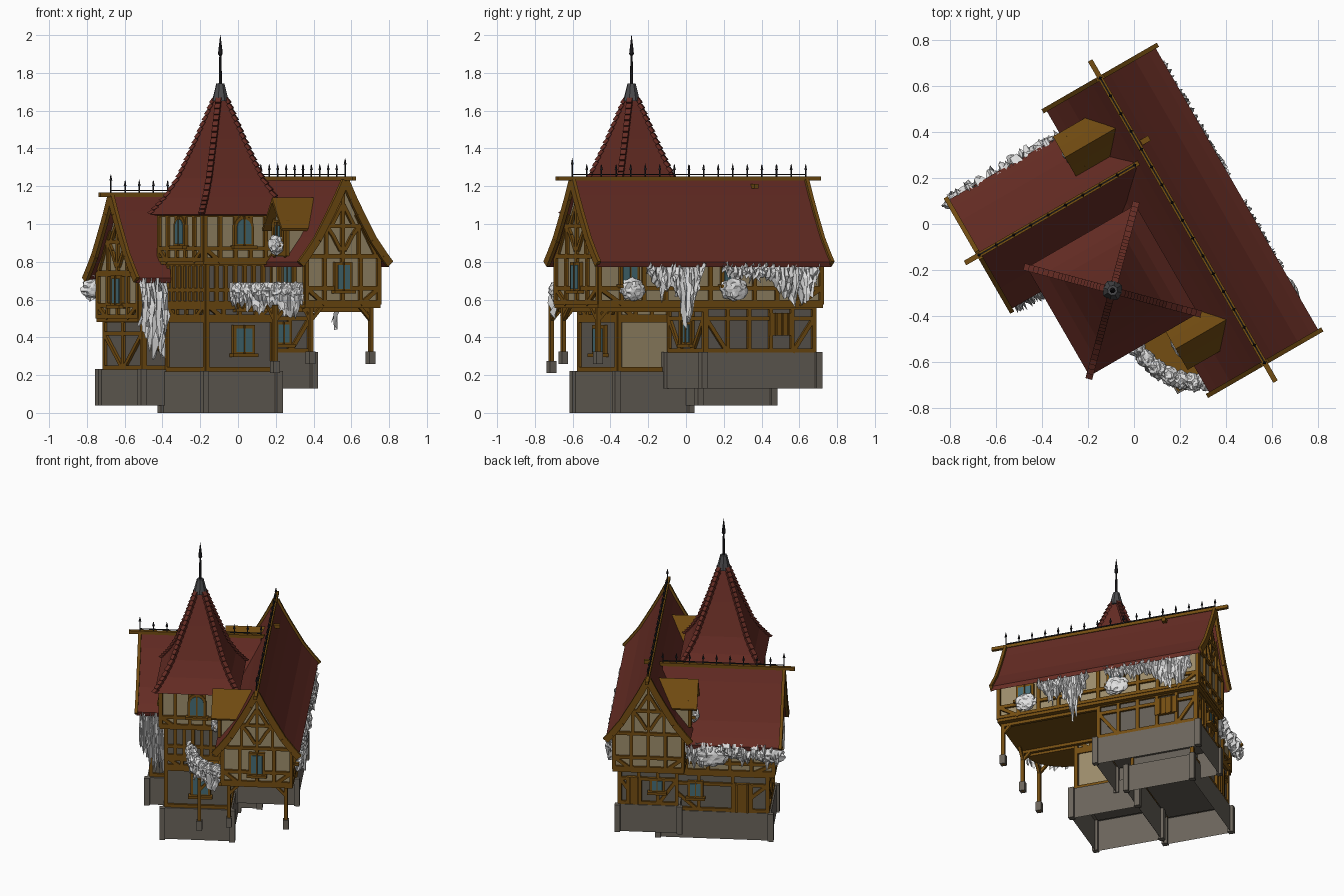
import bpy, bmesh, math, random
from mathutils import Vector as V

if "Cube" in bpy.data.objects:
    bpy.data.objects.remove(bpy.data.objects["Cube"])
random.seed(4)
COL = dict(roof_red=(.135,.026,.018), timber_brown=(.175,.075,.006), cream_plaster=(.33,.26,.145),
           grey_plaster=(.125,.11,.09), stone=(.145,.128,.105), slate_grey=(.07,.07,.075),
           black_iron=(.018,.017,.02), glass_teal=(.06,.15,.18), pale_foliage=(.75,.75,.75))
MAT = {}
for k, c in COL.items():
    MAT[k] = bpy.data.materials.new(k)
    MAT[k].diffuse_color = (*c, 1)
PARTS = {}

def part(name, mat):
    return PARTS.setdefault(name, (bmesh.new(), mat))[0]

def prism(bm, pts, f, a, b, skip_first=False):
    A = [bm.verts.new(f(t, z, a)) for t, z in pts]
    B = [bm.verts.new(f(t, z, b)) for t, z in pts]
    n = len(pts)
    if not skip_first:
        bm.faces.new(A)
    bm.faces.new(B[::-1])
    for i in range(n):
        bm.faces.new((A[i], B[i], B[(i+1) % n], A[(i+1) % n]))

def box(bm, x0, x1, y0, y1, z0, z1, open_bottom=False):
    prism(bm, [(x0,y0),(x1,y0),(x1,y1),(x0,y1)], lambda t, u, l: V((t, u, l)), z0, z1, open_bottom)

def beam(bm, p, q, w, n=(0,0,1), d=None):
    p, q, n = V(p), V(q), V(n).normalized()
    s = (q-p).cross(n).normalized() * w/2
    m = n * (d or w)/2
    ring = [(-1,-1),(1,-1),(1,1),(-1,1)]
    prism(bm, ring, lambda a, b, l: l + s*a + m*b, p, q)

# ---- walls: start point and direction, outward normal on the right-hand side
class Wall:
    def __init__(s, x, y, ux, uy, L):
        s.o, s.u, s.n, s.L = V((x,y,0)), V((ux,uy,0)), V((uy,-ux,0)), L
    def at(s, a, z, off=0):
        return s.o + s.u*a + s.n*off + V((0,0,z))

def walls_of(x0, x1, y0, y1):
    return dict(S=Wall(x0,y0,1,0,x1-x0), E=Wall(x1,y0,0,1,y1-y0),
                N=Wall(x1,y1,-1,0,x1-x0), W=Wall(x0,y1,0,-1,y1-y0))

def strut(w, a, z, b, y, name='timber_frame', wid=.022):
    beam(part(name, 'timber_brown'), w.at(a,z,.004), w.at(b,y,.004), wid, w.n, .022)

def frame(w, z0, z1, n, rails=(), brace=True):
    for i in range(n+1):
        strut(w, w.L*i/n, z0, w.L*i/n, z1)
    for z in (z0+.011, z1-.011, *rails):
        strut(w, -.01, z, w.L+.01, z)
    if brace:
        b, zt = w.L/n, min(rails, default=z1)
        strut(w, 0, zt, b, z0)
        strut(w, w.L, zt, w.L-b, z0)

def window(w, s, z, wd, h, arch=False, door=False):
    def plate(bm, k, o0, o1):
        a, b = wd/2-k, h/2-k
        pts = [(s-a, z-b), (s+a, z-b)]
        if arch:
            pts += [(s+a*math.cos(t*math.pi/8), z+b-a+a*math.sin(t*math.pi/8)) for t in range(9)]
        else:
            pts += [(s+a, z+b), (s-a, z+b)]
        prism(bm, pts, lambda t, u, l: w.at(t, u, l), o0, o1)
    plate(part('window_frames', 'timber_brown'), 0, -.005, .02)
    if not door:
        plate(part('window_glass', 'glass_teal'), .017, .0, .024)
    strut_bm = part('window_bars', 'timber_brown')
    beam(strut_bm, w.at(s,z-h/2,.024), w.at(s,z+h/2,.024), .007, w.n, .008)
    if door:
        for k in (-.25, .25):
            beam(strut_bm, w.at(s+k*wd,z-h/2,.024), w.at(s+k*wd,z+h/2,.024), .01, w.n, .01)
    else:
        beam(strut_bm, w.at(s-wd/2-.012,z-h/2,.02), w.at(s+wd/2+.012,z-h/2,.02), .018, w.n, .04)

# ---- stone bases with corner piers
def base(name, x0, x1, y0, y1, z0, z1):
    bm = part(name, 'stone')
    box(bm, x0, x1, y0, y1, z0, z1, True)
    for x in (x0, x1):
        for y in (y0, y1):
            box(bm, x-.018, x+.018, y-.018, y+.018, z0, z1+.002)
base('tower_base', -.45, 0, -.425, .025, 0, .22)
base('side_wing_base', -.585, .14, .0, .45, .04, .23)
base('main_wing_base', -.01, .39, -.12, .58, .13, .32)

# ---- steep gabled roofs with flared eaves, gable walls, bargeboards and ridge cresting
PROF = [(0,0), (.045,-.09), (.09,-.172), (.17,-.31), (.235,-.395), (.273,-.44)]
def gable(name, f, axis, zr, r0, r1, w0, w1, ends, ridge, floor, hw):
    full = [(-t, zr+z) for t, z in PROF[:0:-1]] + [(t, zr+z) for t, z in PROF]
    prism(part(name+'_roof', 'roof_red'), full + [(t*.98, z-.028) for t, z in full[::-1]], f, r0, r1)
    inner = [(t, z-.02) for t, z in full if abs(t) < hw]
    prism(part(name+'_upper_wall', 'cream_plaster'),
          [(-hw, floor), (-hw, zr-.395)] + inner + [(hw, zr-.395), (hw, floor)], f, w0, w1)
    tb = part(name+'_bargeboards', 'timber_brown')
    lo, hi = min(w0,w1), max(w0,w1)
    prism(part(name+'_floor', 'timber_brown'), [(-hw-.01,floor-.02),(hw+.01,floor-.02),(hw+.01,floor+.012),(-hw-.01,floor+.012)], f, lo-.01, hi+.01)
    for e, we in ends:
        for (a, b), (c, d) in zip(full, full[1:]):
            beam(tb, f(a,b-.012,e), f(c,d-.012,e), .042, axis, .02)
        sg = .004 if we == hi else -.004
        def g(a, z, b, y, w=.02):
            beam(part(name+'_gable_timbers', 'timber_brown'), f(a,z,we+sg), f(b,y,we+sg), w, axis, .022)
        ze = zr-.41
        g(-hw, ze, hw, ze); g(-.12, zr-.25, .12, zr-.25); g(0, ze, 0, zr-.03)
        for s in (-1, 1):
            g(s*.2, ze+.01, s*.085, zr-.19); g(s*.012, ze+.03, s*.06, ze+.11)
            g(s*.06, ze+.11, s*.1, zr-.25); g(s*.1, ze, s*.1, zr-.25)
            g(s*.005, zr-.14, s*.07, zr-.25)
    beam(tb, f(0,zr,ridge[0]), f(0,zr,ridge[1]), .022)
    ir = part(name+'_cresting', 'black_iron')
    beam(ir, f(0,zr+.022,r0), f(0,zr+.022,r1), .006)
    n = round(abs(r1-r0)/.088)
    for i in range(n+1):
        l = r0+(r1-r0)*i/n
        h = .1 if i == 0 else .07
        beam(ir, f(0,zr,l), f(0,zr+h,l), .006, (1,0,0))
        spike(ir, f(0,zr+h-.025,l), .009, .035)

def spike(bm, p, r, h):
    ring = [bm.verts.new(p+V((r*math.cos(a*math.pi/2), r*math.sin(a*math.pi/2), 0))) for a in range(4)]
    tip = bm.verts.new(p+V((0,0,h)))
    bm.faces.new(ring)
    for i in range(4):
        bm.faces.new((ring[i], ring[(i+1) % 4], tip))

gable('main_wing', lambda t, z, l: V((.19+t, l, z)), (0,1,0), 1.24, -.805, .622, -.77, .585,
      [(-.805,-.77), (.622,.585)], (-.9,.71), .575, .22)
gable('side_wing', lambda t, z, l: V((l, .22+t, z)), (1,0,0), 1.155, -.65, .13, -.6, .1,
      [(-.65,-.6)], (-.72,.15), .5, .21)
beam(part('roof_hook', 'timber_brown'), (.19,.29,1.2), (.245,.29,1.2), .025)

# ---- ground floors and tower body
box(part('main_ground_wall', 'grey_plaster'), .01, .375, -.1, .56, .3, .57)
box(part('side_ground_wall', 'grey_plaster'), -.56, .1, .03, .43, .22, .5)
box(part('tower_shaft', 'grey_plaster'), -.425, -.025, -.4, 0, .21, .8)
box(part('tower_cream_panel', 'cream_plaster'), -.03, -.018, -.38, -.02, .24, .55)
box(part('tower_top_room', 'cream_plaster'), -.457, .007, -.434, .03, .8, 1.07)
box(part('tower_jetty', 'timber_brown'), -.467, .017, -.444, .04, .785, .81)

MU, MG = walls_of(-.03,.41,-.77,.585), walls_of(.01,.375,-.1,.56)
SU, SG = walls_of(-.6,.1,.01,.43), walls_of(-.56,.1,.03,.43)
TU, TG = walls_of(-.457,.007,-.434,.03), walls_of(-.425,-.025,-.4,0)
for k, n in dict(S=4, E=10, N=4, W=10).items():
    frame(MU[k], .575, .84, n, (.66,))
for k, n in dict(S=3, E=5, N=3).items():
    frame(MG[k], .32, .57, n, (.5,))
for k, n in dict(S=5, N=5, W=4).items():
    frame(SU[k], .5, .745, n, (.57,))
    frame(SG[k], .23, .5, n-2, (.42,))
for k in 'SEWN':
    frame(TU[k], .8, 1.06, 5, (.87,))
    frame(TG[k], .57, .8, 7, (.65,), False)
    frame(TG[k], .5, .57, 4)
    frame(TG[k], .22, .5, 1, (), False)

window(MU['S'], .22, .72, .105, .16); window(MU['E'], .18, .73, .12, .12)
window(MU['E'], .8, .73, .12, .12); window(MU['W'], 1.2, .72, .11, .15)
window(MG['E'], .46, .47, .15, .12, door=True); window(MG['S'], .2, .42, .1, .13)
window(MG['N'], .24, .46, .1, .1); window(MG['N'], .09, .42, .1, .19, door=True)
window(SU['W'], .21, .645, .11, .165); window(SG['N'], .2, .38, .1, .12)
window(SG['N'], .5, .33, .14, .2, door=True)
for k in 'SW':
    window(TU[k], .232, .96, .12, .165, arch=True)
window(TG['S'], .22, .385, .13, .16)

# ---- tower roof: square rings, tiled hips, slate cap and spire
C = V((-.225,-.203,0))
RINGS = [(.25,1.045),(.272,1.05),(.212,1.14),(.162,1.24),(.09,1.45),(.022,1.665)]
SQ = [(-1,-1),(1,-1),(1,1),(-1,1)]
def tier(bm, rings, sides=SQ):
    R = [[bm.verts.new(C+V((a*h,b*h,z))) for a, b in sides] for h, z in rings]
    n = len(sides)
    for A, B in zip(R, R[1:]):
        for i in range(n):
            bm.faces.new((A[i], A[(i+1) % n], B[(i+1) % n], B[i]))
    bm.faces.new(R[0][::-1]); bm.faces.new(R[-1])
tier(part('tower_roof', 'roof_red'), RINGS)
hip = part('tower_hip_tiles', 'roof_red')
for a, b in SQ:
    for (h, z), (k, y) in zip(RINGS[1:], RINGS[2:]):
        p, q = C+V((a*h,b*h,z)), C+V((a*k,b*k,y))
        m = max(2, round((q-p).length/.035))
        for i in range(m):
            s, e = p.lerp(q, i/m), p.lerp(q, (i+1)/m)
            beam(hip, s+V((a*.004,b*.004,.006)), e, .03, (a,b,.8), .018)
OCT = [(math.cos(i*math.pi/4), math.sin(i*math.pi/4)) for i in range(8)]
tier(part('spire_cap', 'slate_grey'), [(.046,1.65),(.036,1.69),(.022,1.745)], OCT)
tier(part('spire', 'black_iron'), [(.009,1.74),(.006,1.89),(.013,1.9),(.011,1.92),(.001,2.0)], OCT)

# ---- dormers on the inner slope
for yc in (.40, -.56):
    f = lambda t, z, l, yc=yc: V((l, yc+t, z))
    prism(part('dormer_walls', 'cream_plaster'), [(-.065,.82),(.065,.82),(.065,1.02),(0,1.1),(-.065,1.02)], f, -.06, .13)
    prism(part('dormer_roofs', 'timber_brown'), [(-.105,.975),(-.05,1.06),(0,1.14),(.05,1.06),(.105,.975),(.1,.962),(0,1.115),(-.1,.962)], f, -.115, .145)
    w = Wall(-.06, yc+.065, 0, -1, .13)
    frame(w, .83, 1.02, 1)
    window(w, .065, .95, .08, .12)

# ---- posts with stone feet and braces under the overhang and balcony
tp = part('porch_posts', 'timber_brown')
for x, y, z, sx in ((.008,-.755,.26,1), (.375,-.755,.26,-1), (-.187,-.715,.21,1)):
    box(tp, x-.011, x+.011, y-.011, y+.011, z, .57)
    box(part('post_feet', 'stone'), x-.019, x+.019, y-.019, y+.019, z, z+.065)
    beam(tp, (x,y,.49), (x+.07*sx,y,.565), .018, (0,1,0))
    beam(tp, (x,y,.49), (x,y+.07,.565), .018, (1,0,0))
beam(tp, (.008,-.1,.545), (.008,-.755,.545), .02)
beam(tp, (.375,-.1,.545), (.375,-.755,.545), .02)

# ---- rounded balcony between tower and main wing
def arc(rx, ry, n):
    return [(-.03-rx*math.sin(i*math.pi/2/n), -.4-ry*math.cos(i*math.pi/2/n)) for i in range(n+1)]
rim = arc(.23, .34, 12)
bal = part('balcony', 'timber_brown')
prism(bal, rim+[(-.03,-.4)], lambda t, u, l: V((t,u,l)), .535, .56)
for (a, b), (c, d) in zip(rim, rim[1:]):
    beam(bal, (a,b,.65), (c,d,.65), .02)
    beam(bal, (a,b,.55), (a,b,.65), .012, (1,0,0))

# ---- hanging foliage and flower clumps
def curtain(path, zt, lens, out, bulge=.02):
    bm = part('hanging_foliage', 'pale_foliage')
    n = len(lens)*6
    o, cols = V((*out,0)), []
    for i in range(n+1):
        k = i/n*(len(path)-1); j = min(int(k), len(path)-2)
        p = V((*path[j],zt)).lerp(V((*path[j+1],zt)), k-j)
        m = i/n*(len(lens)-1); q = min(int(m), len(lens)-2) if len(lens) > 1 else 0
        L = lens[q]+(lens[q+1]-lens[q])*(m-q)
        L *= random.uniform(.75, 1.12)
        cols.append([bm.verts.new(p+o*(random.uniform(-bulge,bulge)+bulge*math.sin(r*.6))-V((0,0,L*r/5))) for r in range(6)])
    for A, B in zip(cols, cols[1:]):
        for r in range(5):
            bm.faces.new((A[r], B[r], B[r+1], A[r+1]))

def clump(x, y, z, rx, ry, rz):
    bm = part('flower_clumps', 'pale_foliage')
    for v in bmesh.ops.create_icosphere(bm, subdivisions=3, radius=1)['verts']:
        s = random.uniform(.8, 1.1)
        v.co = V((x+v.co.x*rx*s, y+v.co.y*ry*s, z+v.co.z*rz*s))

curtain([(.44,-.5),(.44,-.15)], .805, [.06,.12,.22,.12,.2,.37,.2,.05], (1,0))
curtain([(.44,-.04),(.44,.55)], .805, [.05,.1,.1,.12,.1,.14,.25,.22,.24,.1], (1,0))
clump(.44,-.58,.655,.035,.075,.06); clump(.44,.04,.655,.035,.08,.065)
curtain([(-.63,-.035),(-.46,-.035)], .715, [.25,.36,.45,.4], (0,-1), .03)
curtain([(-.64,.475),(-.03,.475)], .73, [.12,.16,.1,.15,.1,.05,.15,.18,.12], (0,1), .03)
clump(-.58,.475,.66,.1,.04,.06); clump(-.2,.475,.64,.12,.045,.08); clump(-.35,.47,.67,.08,.035,.05)
curtain(arc(.245,.36,8), .69, [.1,.22,.14,.16,.13,.15], (-.7,-.7), .022)
for x, y in arc(.235,.35,8)[1:8]:
    clump(x, y, .65, .04, .045, .045)
clump(-.09,-.56,.89,.035,.06,.055); clump(-.09,.4,.89,.03,.05,.05)

# ---- make the objects, whole house turned thirty degrees
for name, (bm, mat) in PARTS.items():
    bmesh.ops.recalc_face_normals(bm, faces=bm.faces[:])
    me = bpy.data.meshes.new(name)
    bm.to_mesh(me); bm.free()
    me.materials.append(MAT[mat])
    ob = bpy.data.objects.new(name, me)
    ob.rotation_euler.z = math.radians(30)
    bpy.context.collection.objects.link(ob)

for m in bpy.data.materials:
    if m.users and not m.is_grease_pencil:
        m.use_nodes = True
        m.node_tree.nodes["Principled BSDF"].inputs["Base Color"].default_value = m.diffuse_color
